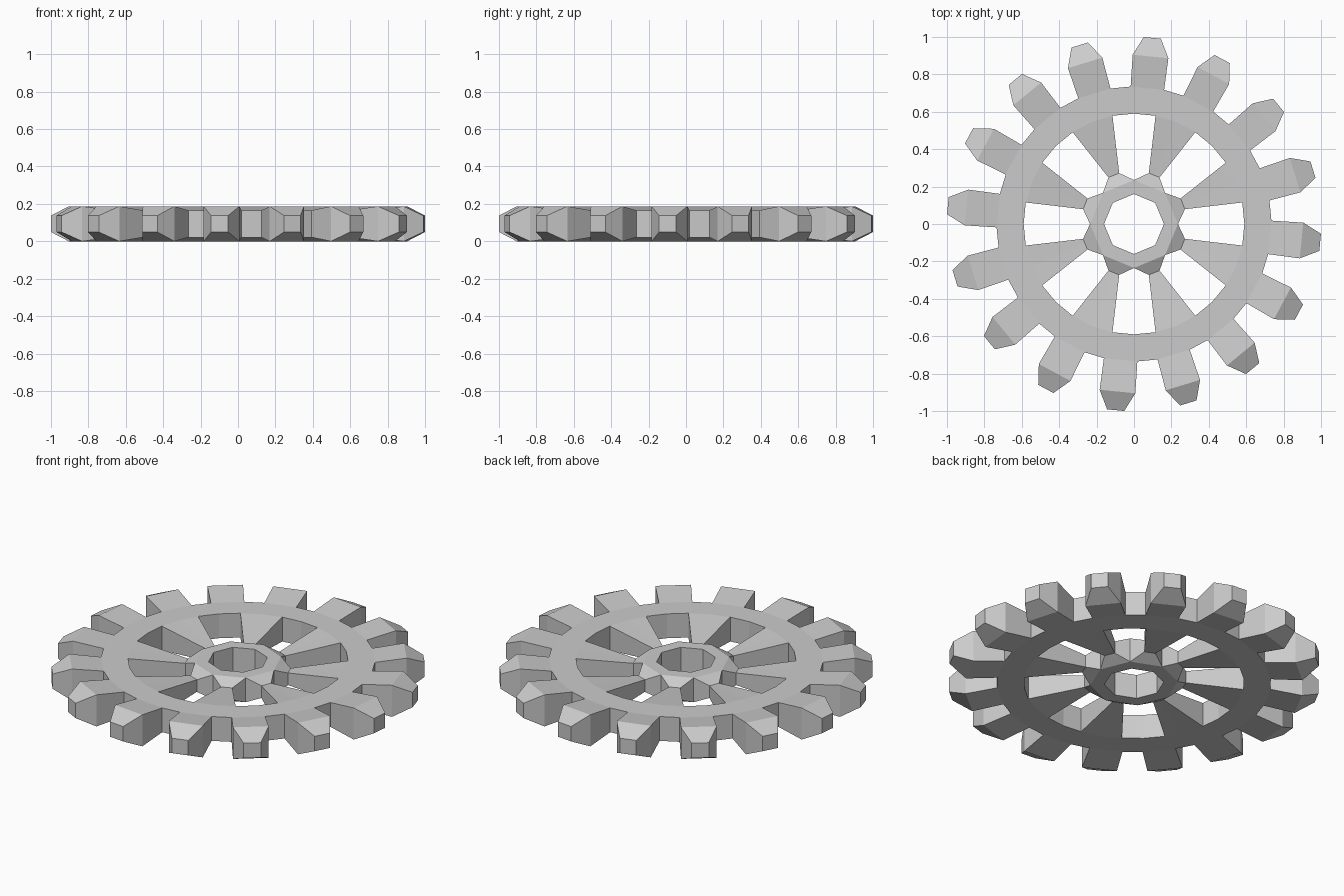
import bpy, bmesh
from math import sin, cos, radians

if "Cube" in bpy.data.objects:
    bpy.data.objects.remove(bpy.data.objects["Cube"])

MID = 0.0935          # height of the symmetry plane
HALF = 0.072          # half thickness of rim and hub
R_OUT, R_IN = 0.735, 0.59
HUB_OUT, HUB_IN = 0.235, 0.16
STEP = 11.25          # rim segment angle
FLARE = 1.4           # tooth bases are a little wider than the gaps

bm = bmesh.new()


def polar(r, deg):
    a = radians(deg)
    return (r * cos(a), r * sin(a))


def pair(p, h):
    """Bottom and top vertex over one plan point."""
    return [bm.verts.new((p[0], p[1], MID + s * h)) for s in (-1, 1)]


def ring(outer, inner, h, skip_outer, skip_inner):
    """Flat ring; walls are left open where teeth or spokes attach."""
    o = [pair(p, h) for p in outer]
    n = [pair(p, h) for p in inner]
    for i in range(len(o)):
        j = (i + 1) % len(o)
        bm.faces.new((n[i][1], o[i][1], o[j][1], n[j][1]))
        bm.faces.new((n[j][0], o[j][0], o[i][0], n[i][0]))
        if not skip_outer(i):
            bm.faces.new((o[i][0], o[j][0], o[j][1], o[i][1]))
        if not skip_inner(i):
            bm.faces.new((n[j][0], n[i][0], n[i][1], n[j][1]))


def arm(sections, deg, cap):
    """Loft of box sections running outward along an angle."""
    c, s = cos(radians(deg)), sin(radians(deg))
    rows = [[pair((x * c - y * s, x * s + y * c), h) for x, y in pts]
            for pts, h in sections]
    for a, b in zip(rows, rows[1:]):
        for i in range(len(a) - 1):
            for k in (0, 1):
                bm.faces.new((a[i][k], b[i][k], b[i + 1][k], a[i + 1][k]))
        for e in (0, -1):
            bm.faces.new((a[e][0], b[e][0], b[e][1], a[e][1]))
    if cap:
        t = rows[-1]
        bm.faces.new((t[0][0], t[1][0], t[1][1], t[0][1]))


# Rim
outer = [polar(R_OUT, STEP * i + (FLARE if i % 2 == 0 else -FLARE)) for i in range(32)]
inner = [polar(R_IN, STEP * i) for i in range(32)]
ring(outer, inner, HALF, lambda i: i % 2 == 1, lambda i: i % 4 in (1, 2))

# Hub
ring([polar(HUB_OUT, 45 * i) for i in range(8)],
     [polar(HUB_IN, 45 * i) for i in range(8)], HALF,
     lambda i: True, lambda i: False)

# Teeth: flare out to the shoulder, then taper to the tip
half = STEP / 2 + FLARE
tooth = [([polar(R_OUT, -half), polar(R_OUT, half)], HALF),
         ([(0.9, -0.096), (0.9, 0.096)], MID),
         ([(1.0, -0.046), (1.0, 0.046)], 0.044)]
for k in range(16):
    arm(tooth, STEP * (2 * k + 1.5), True)

# Spokes: pinch in at the hub, then widen to the rim
hx, hy = polar(HUB_OUT, 22.5)
spoke = [([(hx, -hy), (hx, 0), (hx, hy)], HALF),
         ([(0.282, -0.031), (0.282, 0), (0.282, 0.031)], 0.036),
         ([polar(R_IN, -STEP), polar(R_IN, 0), polar(R_IN, STEP)], HALF)]
for k in range(8):
    arm(spoke, 45 * k + 22.5, False)

# Weld the parts into one closed wheel
bmesh.ops.remove_doubles(bm, verts=bm.verts, dist=0.0005)
bmesh.ops.recalc_face_normals(bm, faces=bm.faces)
mesh = bpy.data.meshes.new("gear_wheel")
bm.to_mesh(mesh)
bm.free()
bpy.context.collection.objects.link(bpy.data.objects.new("gear_wheel", mesh))
